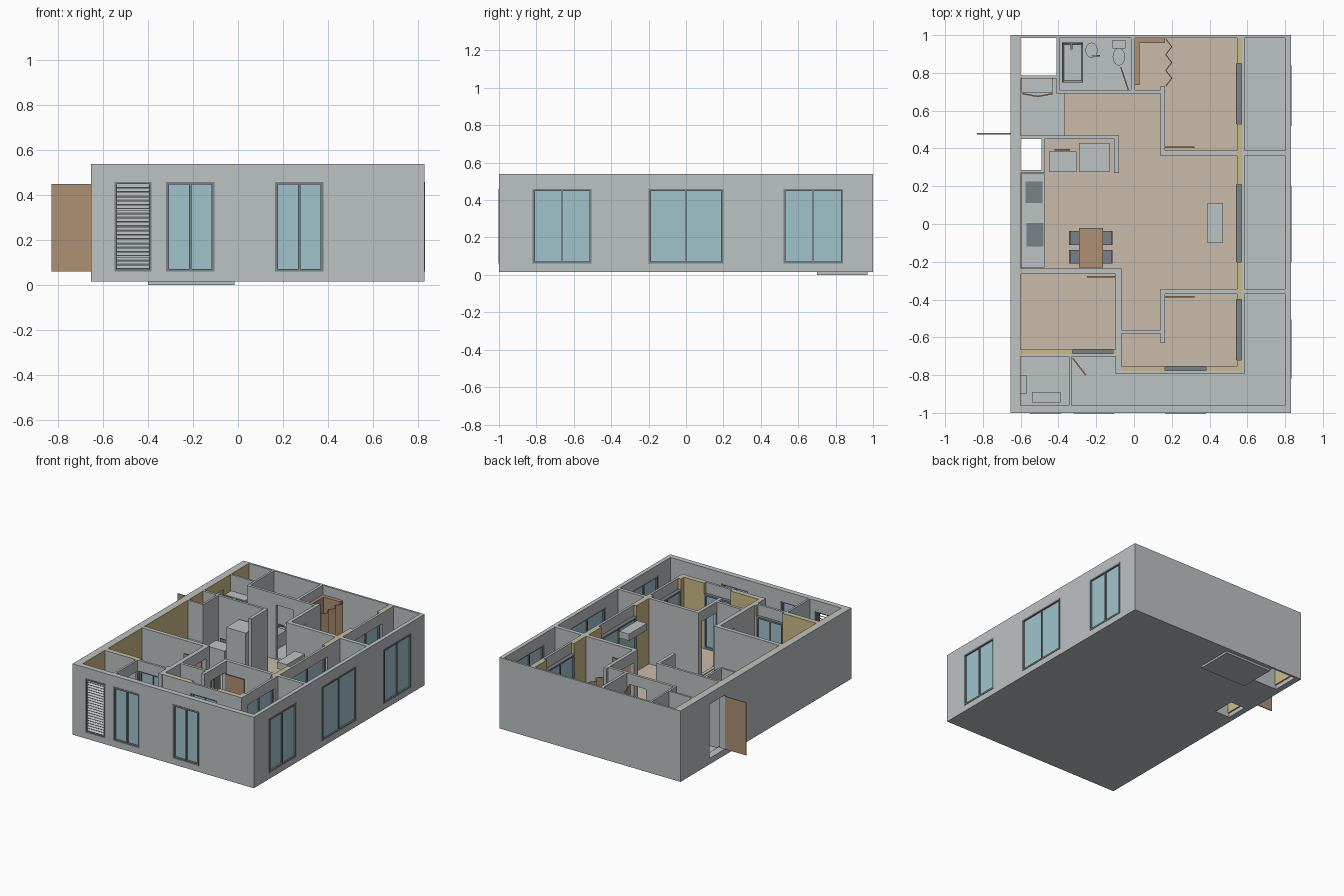
import bpy, bmesh, math
from mathutils import Matrix, Vector

if "Cube" in bpy.data.objects:
    bpy.data.objects.remove(bpy.data.objects["Cube"])


def material(name, rgb):
    m = bpy.data.materials.new(name)
    lin = [((c / 255 + 0.055) / 1.055) ** 2.4 for c in rgb]
    m.diffuse_color = (*lin, 1)
    m.use_nodes = True
    m.node_tree.nodes["Principled BSDF"].inputs["Base Color"].default_value = m.diffuse_color
    return m


GRAY = material("light gray", (188, 194, 196))
TAN = material("floor tan", (202, 187, 170))
BROWN = material("wood brown", (174, 144, 115))
DARK = material("dark gray", (122, 130, 134))
GLASS = material("glass blue", (160, 196, 204))
YELLOW = material("lining yellow", (204, 186, 135))

BASE, FLOOR, SILL, HEAD, TOP = 0.015, 0.045, 0.06, 0.46, 0.54


def finish(name, bm, mat):
    me = bpy.data.meshes.new(name)
    bm.to_mesh(me)
    bm.free()
    ob = bpy.data.objects.new(name, me)
    me.materials.append(mat)
    bpy.context.collection.objects.link(ob)
    return ob


def boxes(name, mat, *items):
    """Each item is x0, x1, y0, y1, z0, z1."""
    bm = bmesh.new()
    for x0, x1, y0, y1, z0, z1 in items:
        mtx = Matrix.Translation(((x0 + x1) / 2, (y0 + y1) / 2, (z0 + z1) / 2))
        bmesh.ops.create_cube(bm, size=1, matrix=mtx @ Matrix.Diagonal((x1 - x0, y1 - y0, z1 - z0, 1)))
    return finish(name, bm, mat)


def along(axis, a0, a1, b0, b1, z0, z1):
    return (a0, a1, b0, b1, z0, z1) if axis == 'x' else (b0, b1, a0, a1, z0, z1)


def wall(name, axis, a0, a1, b0, b1, holes=(), mat=GRAY, z0=FLOOR, lintel=True):
    """Straight wall along an axis; holes are spans (start, end)."""
    parts, a = [], a0
    for h0, h1 in sorted(holes):
        parts.append(along(axis, a, h0, b0, b1, z0, TOP))
        parts.append(along(axis, h0, h1, b0, b1, z0, SILL))
        if lintel:
            parts.append(along(axis, h0, h1, b0, b1, HEAD, TOP))
        a = h1
    parts.append(along(axis, a, a1, b0, b1, z0, TOP))
    boxes(name, mat, *parts)


def window(name, axis, a0, a1, b0, b1):
    """Two-pane sliding window with a dark frame."""
    f, m, c = 0.012, (a0 + a1) / 2, (b0 + b1) / 2
    boxes(name + "_frame", DARK,
          along(axis, a0, a0 + f, b0, b1, SILL, HEAD), along(axis, a1 - f, a1, b0, b1, SILL, HEAD),
          along(axis, a0, a1, b0, b1, SILL, SILL + f), along(axis, a0, a1, b0, b1, HEAD - f, HEAD),
          along(axis, m - .005, m + .005, b0 + .004, b1 - .004, SILL, HEAD))
    boxes(name + "_glass", GLASS, along(axis, a0 + f, a1 - f, c - .003, c + .003, SILL + f, HEAD - f))


def panel(name, p, q, z0=SILL, z1=0.45, mat=BROWN, t=0.007):
    """Thin upright leaf between two plan points."""
    p, q = Vector((*p, 0)), Vector((*q, 0))
    d = q - p
    ob = boxes(name, mat, (0, d.length, -t / 2, t / 2, z0, z1))
    ob.location, ob.rotation_euler.z = p, math.atan2(d.y, d.x)


def cylinder(name, x, y, rx, ry, z0, z1, mat=GRAY, taper=1.0):
    bm = bmesh.new()
    bmesh.ops.create_cone(bm, cap_ends=True, segments=20, radius1=taper, radius2=1, depth=z1 - z0,
                          matrix=Matrix.Translation((x, y, (z0 + z1) / 2)) @ Matrix.Diagonal((rx, ry, 1, 1)))
    finish(name, bm, mat)


# Base slab around the two shafts, and the sunken plate
boxes("base_slab", GRAY,
      (-.64, .82, -.99, .285, BASE, FLOOR), (-.49, .82, .285, .45, BASE, FLOOR),
      (-.64, .82, .45, .785, BASE, FLOOR), (-.41, .82, .785, .99, BASE, FLOOR))
boxes("sunken_plate", GRAY, (-.4, -.015, .70, .97, 0, .02))
# Wooden floors
boxes("wood_floor", TAN,
      (-.37, .14, .455, .70, FLOOR, .055), (-.475, .14, -.25, .455, FLOOR, .055),
      (-.60, -.475, -.25, .275, FLOOR, .055), (.14, .55, -.36, .38, FLOOR, .055),
      (0, .55, .70, .985, FLOOR, .055), (.14, .55, .38, .70, FLOOR, .055),
      (-.60, -.09, -.67, -.25, FLOOR, .055), (-.09, .14, -.57, -.25, FLOOR, .055),
      (-.07, .55, -.76, -.57, FLOOR, .055), (.14, .55, -.57, -.36, FLOOR, .055))

# Outer walls
front_wins = [(-.32, -.105), (.165, .38)]
right_wins = [(-.82, -.505), (-.2, .2), (.52, .84)]
wall("front_wall", 'x', -.655, .83, -1, -.96, [(-.55, -.385)] + front_wins, z0=BASE)
wall("back_wall", 'x', -.655, .83, .985, 1, z0=BASE)
wall("right_wall", 'y', -.96, .985, .80, .83, right_wins, z0=BASE)
wall("left_wall", 'y', -.96, .985, -.655, -.61, [(.48, .66)], z0=BASE)
wall("left_lining", 'y', -.96, .985, -.61, -.60, [(.465, .69)], YELLOW)
for i, (a, b) in enumerate(front_wins):
    window(f"front_window_{i}", 'x', a, b, -1.003, -.965)
for i, (a, b) in enumerate(right_wins):
    window(f"right_window_{i}", 'y', a, b, .803, .833)

# Louvre in the front wall
boxes("louvre_frame", DARK, (-.55, -.54, -1.003, -.965, SILL, HEAD), (-.395, -.385, -1.003, -.965, SILL, HEAD),
      (-.55, -.385, -1.003, -.965, SILL, SILL + .01), (-.55, -.385, -1.003, -.965, HEAD - .01, HEAD))
slats = bmesh.new()
for i in range(20):
    bmesh.ops.create_cube(slats, size=1, matrix=Matrix.Translation((-.4675, -.983, .08 + i * .019))
                          @ Matrix.Rotation(math.radians(35), 4, 'X') @ Matrix.Diagonal((.145, .024, .003, 1)))
finish("louvre_slats", slats, GRAY)

# Inner walls to the balconies, with lining on the room side
inner = [(-.72, -.40), (-.2, .21), (.53, .85)]
wall("balcony_wall", 'y', -.795, .985, .568, .585, inner)
wall("balcony_lining", 'y', -.775, .985, .545, .568, inner, YELLOW, lintel=False)
for i, (a, b) in enumerate(inner):
    window(f"balcony_window_{i}", 'y', a, b, .54, .57)
for n, a0, a1, y, hole in (("study", -.60, -.09, -.665, (-.325, -.11)), ("bedroom", -.065, .55, -.755, (.165, .38))):
    wall(n + "_front_wall", 'x', a0 - .01, a1 + .02, y - .037, y - .02, [hole])
    wall(n + "_front_lining", 'x', a0, a1, y - .02, y, [hole], YELLOW, lintel=False)
    window(n + "_front_window", 'x', *hole, y - .025, y + .003)

# Room partitions: name, axis, start, end, near, far, door spans
for w in (
    ("shaft_side", 'y', .69, .985, -.41, -.395, []),
    ("shaft_front", 'x', -.61, -.41, .77, .785, []),
    ("bathroom_front", 'x', -.41, .165, .69, .71, [(-.17, -.03)]),
    ("bathroom_side", 'y', .71, .985, -.015, .005, []),
    ("north_bedroom_side", 'y', .36, .73, .14, .165, [(.41, .56)]),
    ("north_bedroom_front", 'x', .14, .80, .36, .39, []),
    ("entry_partition", 'x', -.61, -.08, .45, .468, []),
    ("fridge_partition", 'y', .27, .45, -.105, -.08, []),
    ("duct_side", 'y', .27, .45, -.49, -.475, []),
    ("duct_front", 'x', -.60, -.49, .27, .285, []),
    ("study_back", 'x', -.60, -.065, -.265, -.235, []),
    ("study_side", 'y', -.795, -.265, -.097, -.065, [(-.43, -.28)]),
    ("south_bedroom_back", 'x', .14, .80, -.37, -.345, []),
    ("south_bedroom_side", 'y', -.63, -.37, .14, .165, [(-.55, -.39)]),
    ("hall_end", 'x', -.065, .14, -.58, -.56, []),
    ("utility_side", 'y', -.96, -.70, -.345, -.33, [(-.83, -.71)]),
):
    wall(w[0] + "_wall", *w[1:])
for i, (x, y) in enumerate([(-.09, -.675), (-.073, -.767), (.557, -.765)]):
    cylinder(f"corner_pipe_{i}", x, y, .012, .012, FLOOR, TOP)

# Open door leaves
for n, p, q in (("entrance", (-.655, .478), (-.83, .478)), ("north_bedroom", (.16, .406), (.32, .406)),
                ("south_bedroom", (.165, -.386), (.32, -.386)), ("study", (-.25, -.28), (-.1, -.28)),
                ("bathroom", (-.07, .83), (-.03, .71)), ("utility", (-.325, -.71), (-.255, -.80))):
    panel(n + "_door", p, q)

# Wardrobe with folding doors
boxes("wardrobe", BROWN, (.005, .165, .958, .985, .055, .47), (.005, .03, .735, .958, .055, .47))
zig = [(.168 if i % 2 == 0 else .2, .98 - i * .0417) for i in range(7)]
for i in range(6):
    panel(f"wardrobe_door_{i}", zig[i], zig[i + 1], z1=.47, t=.005)

# Entry cabinet
boxes("entry_cabinet", GRAY, (-.595, -.43, .695, .77, FLOOR, .42))
panel("cabinet_door_left", (-.59, .69), (-.51, .675), z1=.42)
panel("cabinet_door_right", (-.51, .675), (-.43, .69), z1=.42)

# Bathroom fittings
tub = bmesh.new()
bmesh.ops.create_cube(tub, size=1, matrix=Matrix.Translation((-.325, .855, .095)) @ Matrix.Diagonal((.11, .21, .10, 1)))
rim = [f for f in tub.faces if f.normal.z > .9]
bmesh.ops.inset_region(tub, faces=rim, thickness=.013)
bmesh.ops.translate(tub, verts=rim[0].verts, vec=(0, 0, -.07))
finish("bathtub", tub, GRAY)
boxes("tub_tap", DARK, (-.36, -.30, .952, .96, .16, .17), (-.335, -.325, .925, .955, .16, .17))
cylinder("basin", -.225, .92, .032, .04, .17, .21, taper=.7)
cylinder("basin_stand", -.225, .935, .014, .014, FLOOR, .17)
boxes("basin_tap", DARK, (-.225, -.18, .888, .896, .20, .215))
cylinder("toilet_bowl", -.08, .885, .033, .046, FLOOR, .13, taper=.7)
boxes("toilet_tank", GRAY, (-.115, -.045, .93, .975, .09, .20))

# Kitchen
boxes("kitchen_counter", GRAY, (-.598, -.475, -.23, .268, .055, .26))
boxes("hob", DARK, (-.575, -.485, .11, .225, .258, .265))
boxes("sink", DARK, (-.57, -.48, -.12, .005, .258, .264))
boxes("fridge", GRAY, (-.29, -.13, .275, .43, .055, .42))
boxes("washer", GRAY, (-.45, -.305, .275, .385, .055, .24))
boxes("washer_tap", DARK, (-.42, -.34, .388, .396, .24, .26))

# Dining table and chairs
boxes("table_top", BROWN, (-.29, -.165, -.23, -.02, .19, .205))
boxes("table_legs", BROWN, *[(x, x + .012, y, y + .012, .055, .19) for x in (-.285, -.182) for y in (-.225, -.037)])
for i, (x0, x1, back) in enumerate([(-.345, -.28, -.345), (-.175, -.115, -.123)]):
    for j, y in enumerate((-.21, -.11)):
        boxes(f"chair_{i}{j}", DARK, (x0, x1, y, y + .072, .13, .142), (back, back + .008, y, y + .072, .142, .25),
              *[(x, x + .008, v, v + .008, .055, .13) for x in (x0, x1 - .008) for v in (y, y + .064)])

# Raised living room unit and utility appliances
boxes("living_unit", GRAY, (.39, .47, -.10, .11, .44, .49))
boxes("utility_tank", GRAY, (-.54, -.39, -.945, -.89, FLOOR, .20))
boxes("utility_heater", GRAY, (-.60, -.57, -.90, -.80, .25, .40))
